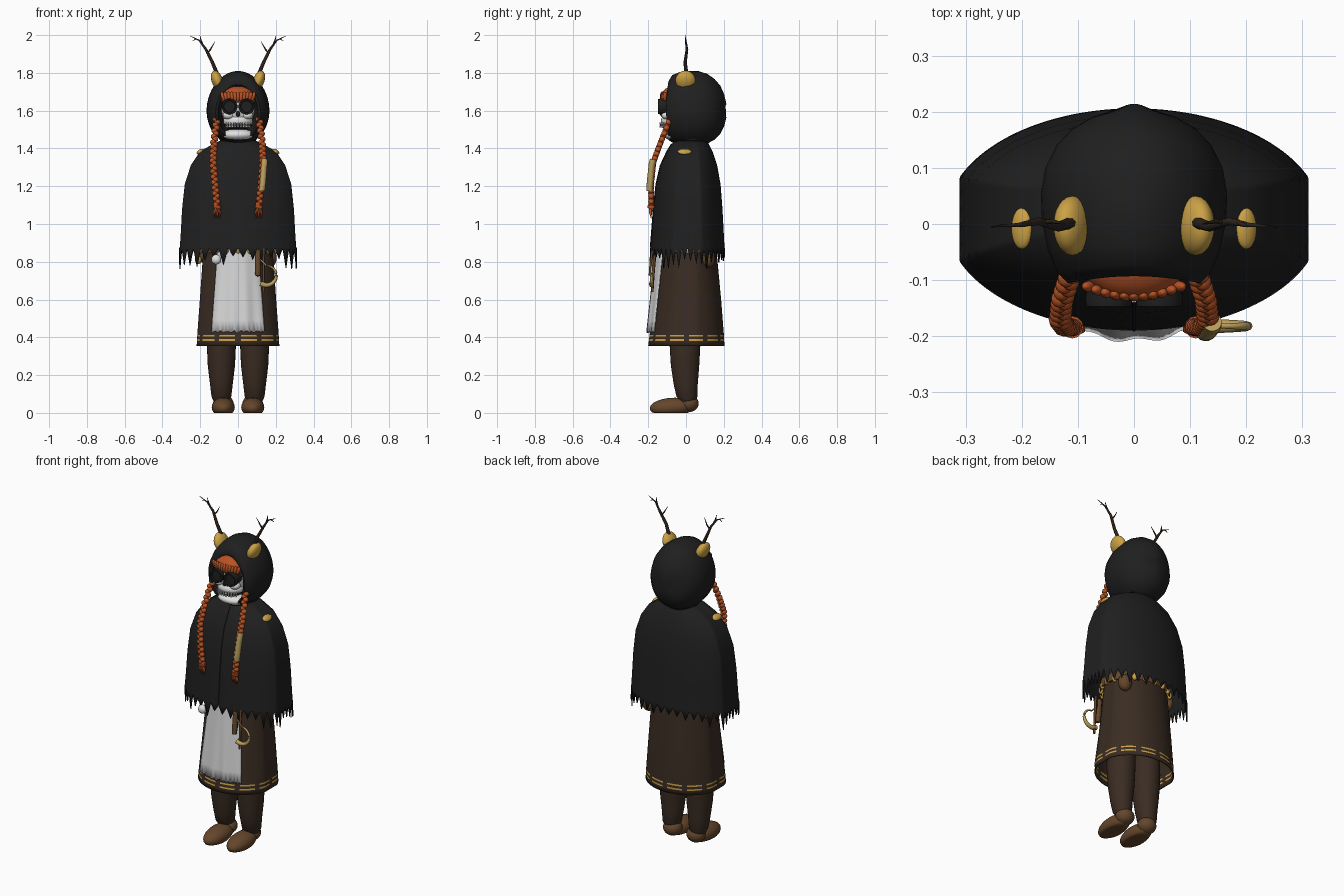
import bpy, bmesh, random
from math import sin, cos, pi, radians
from mathutils import Matrix, Vector, Euler

random.seed(4)
cube = bpy.data.objects.get("Cube")
if cube:
    bpy.data.objects.remove(cube)


def material(name, r, g, b):
    m = bpy.data.materials.new(name)
    m.use_nodes = True
    m.diffuse_color = (r, g, b, 1)
    bsdf = m.node_tree.nodes["Principled BSDF"]
    bsdf.inputs["Base Color"].default_value = (r, g, b, 1)
    bsdf.inputs["Roughness"].default_value = 0.8
    return m


BLACK = material("black cloth", .014, .014, .014)
ROBE = material("dark brown wool", .042, .025, .016)
LEATHER = material("brown leather", .13, .062, .025)
HAIR = material("orange hair", .48, .085, .018)
GOLD = material("gold", .60, .36, .06)
BONE = material("bone white", .75, .75, .74)
LINEN = material("pale linen", .66, .66, .66)
HORN = material("tan horn", .50, .35, .11)
ANTLER = material("dark antler", .025, .016, .010)


def finish(name, bm, *mats):
    bmesh.ops.recalc_face_normals(bm, faces=bm.faces)
    mesh = bpy.data.meshes.new(name)
    bm.to_mesh(mesh)
    bm.free()
    ob = bpy.data.objects.new(name, mesh)
    bpy.context.collection.objects.link(ob)
    for m in mats:
        mesh.materials.append(m)
    bpy.ops.object.select_all(action='DESELECT')
    ob.select_set(True)
    bpy.context.view_layer.objects.active = ob
    bpy.ops.object.shade_smooth_by_angle(angle=radians(50))
    return ob


def loft(name, rings, *mats, closed=True, caps=(False, False), rule=None, thick=0):
    """Skin a list of point rings; rule(ring, column) picks the material slot."""
    bm = bmesh.new()
    rows = [[bm.verts.new(p) for p in ring] for ring in rings]
    n = len(rows[0])
    for i, (a, b) in enumerate(zip(rows, rows[1:])):
        for j in range(n if closed else n - 1):
            k = (j + 1) % n
            f = bm.faces.new((a[j], a[k], b[k], b[j]))
            if rule:
                f.material_index = rule(i, j)
    for row, cap in zip((rows[0], rows[-1]), caps):
        if cap:
            bm.faces.new(row)
    ob = finish(name, bm, *mats)
    if thick:
        mod = ob.modifiers.new("thickness", 'SOLIDIFY')
        mod.thickness = thick
    return ob


def blobs(name, items, mat, seg=20, floor=None):
    """Ellipsoids given as (centre, radii, rotation)."""
    bm = bmesh.new()
    for loc, radii, rot in items:
        m = Matrix.LocRotScale(Vector(loc), Euler(rot), Vector(radii))
        bmesh.ops.create_uvsphere(bm, u_segments=seg, v_segments=seg // 2 + 2, radius=1, matrix=m)
    if floor is not None:
        for v in bm.verts:
            v.co.z = max(v.co.z, floor)
    return finish(name, bm, mat)


def tubes(name, paths, mat, sides=8):
    """Tapering round tubes; each path is a list of (x, y, z, radius)."""
    bm = bmesh.new()
    for path in paths:
        rows = []
        for i, p in enumerate(path):
            d = Vector(path[min(i + 1, len(path) - 1)][:3]) - Vector(path[max(i - 1, 0)][:3])
            q = d.to_track_quat('Z', 'Y')
            rows.append([bm.verts.new(Vector(p[:3]) + q @ Vector(
                (p[3] * cos(2 * pi * k / sides), p[3] * sin(2 * pi * k / sides), 0)))
                for k in range(sides)])
        for a, b in zip(rows, rows[1:]):
            for k in range(sides):
                bm.faces.new((a[k], a[k - 1], b[k - 1], b[k]))
        bm.faces.new(rows[0])
        bm.faces.new(rows[-1])
    return finish(name, bm, mat)


def boxes(name, items, mat):
    bm = bmesh.new()
    for loc, size, rot in items:
        bmesh.ops.create_cube(bm, size=1, matrix=Matrix.LocRotScale(
            Vector(loc), Euler(rot), Vector(size)))
    return finish(name, bm, mat)


def oval(z, rx, front, back, n=48, cx=0, flat=1):
    """Horizontal ring with separate front and back depth and flattened sides."""
    mid, ry = (front + back) / 2, (back - front) / 2
    return [(cx + max(-rx, min(rx, rx * flat * cos(2 * pi * k / n))),
             mid + ry * sin(2 * pi * k / n), z) for k in range(n)]


# Cape with a tattered hem
N = 160
profile = [(1.45, .075, -.05, .10), (1.425, .13, -.075, .12), (1.385, .20, -.10, .14),
           (1.31, .25, -.135, .165), (1.21, .282, -.158, .183), (1.08, .296, -.172, .193),
           (.95, .303, -.182, .20), (.875, .308, -.188, .204)]
rings = [oval(z, rx, f, b, N, flat=1.08) for z, rx, f, b in profile]
hem, drop = [], 0
for k, (x, y, z) in enumerate(rings[-1]):
    tooth = (0, .45, 1, .5)[k % 4]
    if k % 4 == 0:
        drop = random.uniform(.03, .085) + .03 * abs(x) / .31
    hem.append((x * 1.01, y * 1.01, z - drop * tooth - .005 * random.random()))
loft("cape", rings + [hem], BLACK, thick=.006)
tubes("cape_seam", [[(0, f - .001, z, .003) for z, rx, f, b in profile[1:]]], BLACK, 6)

# Robe with two dashed gold hem lines
shape = [(1.30, .15, -.09, .11), (1.0, .17, -.12, .15), (.80, .188, -.142, .167),
         (.60, .202, -.168, .186), (.42, .215, -.192, .20), (.413, .2155, -.193, .2),
         (.404, .216, -.194, .201), (.39, .217, -.196, .202), (.381, .2175, -.197, .202),
         (.355, .219, -.20, .204)]
loft("robe", [oval(z, rx, f, b, 96, flat=1.04) for z, rx, f, b in shape], ROBE, GOLD,
     rule=lambda i, j: 1 if i in (5, 7) and j % 8 not in (0, 7) else 0, thick=.006)

# Apron hanging over the front of the robe
rows = []
for i in range(9):
    t = i / 8
    z, half, front = .92 - .49 * t, .105 + .037 * t, -.158 - .05 * t
    row = []
    for k in range(33):
        u = k / 16 - 1
        ripple = .004 * sin(11 * u + 1) * t
        ragged = random.uniform(-.008, .008) if i == 8 else 0
        row.append((u * half, front + .04 * u * u + ripple, z + ragged))
    rows.append(row)
loft("apron", rows, LINEN, closed=False, thick=.006)

# Belt with gold studs
loft("belt", [oval(z, rx, -.152, .172, 48, flat=1.04) for z, rx in
              ((.90, .192), (.90, .202), (.85, .204), (.85, .194))], LEATHER)
blobs("belt_studs", [((.2 * cos(a), .01 + .168 * sin(a), .862), (.014, .014, .022), (0, 0, a))
                     for a in [2 * pi * k / 20 for k in range(20)]], GOLD, 10)

# Things hung from the belt
blobs("belt_pouches", [((.165, .12, .82), (.04, .035, .05), (0, 0, 0)),
                       ((-.185, .06, .84), (.03, .04, .045), (0, 0, 0))], LEATHER)
blobs("belt_bead", [((-.115, -.175, .812), (.026, .02, .026), (0, 0, 0))], BONE)
blobs("belt_charm", [((-.21, -.06, .81), (.018, .02, .022), (0, 0, 0))], GOLD)
tubes("knife_handle", [[(.105, -.17, .86, .015), (.105, -.18, .76, .016), (.105, -.185, .725, .013)],
                       [(.135, -.165, .87, .008), (.135, -.178, .64, .006)]], LEATHER)
tubes("curved_horn", [[(.15 + .053 * cos(a), -.182, .728 + .052 * sin(a), .004 + .010 * (1 - k / 14))
                       for k in range(15) for a in [radians(-125 + 215 * k / 14)]],
                      [(.15, -.18, .78, .004), (.10, -.175, .83, .004)]], HORN)

# Legs and shoes
for s, side in ((1, "left"), (-1, "right")):
    leg = [(.62, .07, -.08, .08), (.38, .078, -.088, .077), (.25, .072, -.08, .07),
           (.15, .06, -.065, .062), (.085, .052, -.05, .06), (.06, .04, -.03, .05)]
    loft(side + "_leg", [oval(z, rx, f, b, 28, s * .088) for z, rx, f, b in leg],
         ROBE, caps=(True, True))
    blobs(side + "_shoe", [((s * .078, -.075, .03), (.061, .117, .05), (.06, 0, 0)),
                           ((s * .078, .015, .05), (.054, .052, .046), (0, 0, 0))], LEATHER, 28, 0)


# Hood, skinned from the face opening to the back of the head
def hood_ring(y, rx, rz, zc):
    return [(rx * cos(a) * (1 - .06 * sin(a)), y + .012 * sin(a) ** 2, zc + rz * sin(a))
            for a in [2 * pi * k / 48 for k in range(48)]]


loft("hood", [hood_ring(*r) for r in (
    (-.02, .085, .11, 1.60), (-.06, .098, .13, 1.595), (-.102, .106, .142, 1.595),
    (-.105, .118, .155, 1.60), (-.085, .138, .178, 1.61), (-.045, .154, .192, 1.612),
    (.005, .164, .197, 1.613), (.055, .166, .197, 1.612), (.10, .158, .185, 1.61),
    (.14, .138, .16, 1.607), (.17, .11, .127, 1.605), (.19, .075, .085, 1.602),
    (.202, .03, .035, 1.60))], BLACK, caps=(True, True))
loft("neck", [oval(z, r, f, b) for z, r, f, b in
              ((1.50, .12, -.05, .15), (1.44, .095, -.05, .12), (1.40, .12, -.06, .12))], BLACK)

# Skull face with chin wrap
blobs("skull", [((0, -.045, 1.605), (.088, .085, .10), (0, 0, 0)),
                ((0, -.065, 1.545), (.078, .068, .045), (0, 0, 0)),
                ((-.05, -.10, 1.575), (.03, .03, .022), (0, 0, 0)),
                ((.05, -.10, 1.575), (.03, .03, .022), (0, 0, 0))], BONE, 28)
blobs("chin_wrap", [((0, -.055, 1.472), (.088, .062, .032), (0, 0, 0))], BONE, 28)
blobs("mouth", [((0, -.07, 1.523), (.073, .067, .024), (0, 0, 0))], BLACK, 28)
boxes("teeth", [((.07 * sin(a), -.07 - .066 * cos(a), z), (.007, .008, .011), (0, 0, a))
                for a in [radians(-60 + 12 * k) for k in range(11)] for z in (1.516, 1.532)], BONE)
blobs("nose_hollow", [((0, -.127, 1.583), (.011, .01, .016), (0, 0, 0))], BLACK, 12)

# Round goggles
lens = [(r, y) for r, y in ((.038, -.08), (.042, -.135), (.040, -.147), (.032, -.147), (.029, -.139))]
for s, side in ((1, "left"), (-1, "right")):
    loft(side + "_goggle", [[(s * .045 + r * cos(2 * pi * k / 32), y, 1.622 + r * sin(2 * pi * k / 32))
                             for k in range(32)] for r, y in lens], BLACK, caps=(True, True))

# Fringe of hair
blobs("fringe", [((0, -.06, 1.672), (.097, .074, .058), (0, 0, 0))]
      + [((x, -.128 + 2.6 * x * x, 1.675), (.011, .01, .026), (0, 4 * x, 0))
         for x in [-.08 + .016 * k for k in range(11)]], HAIR)


# Braids, ear discs, shoulder pins and antlers on both sides
def braid_point(t, s):
    pts = [Vector(p) for p in ((.112, -.085, 1.555), (.128, -.135, 1.43), (.132, -.172, 1.33),
                               (.122, -.185, 1.21), (.110, -.184, 1.09))]
    i = min(int(t * 4), 3)
    p = pts[i].lerp(pts[i + 1], t * 4 - i)
    return Vector((p.x * s, p.y, p.z))


for s, side in ((1, "left"), (-1, "right")):
    strands = []
    for k in range(34):
        w = 1 if k % 2 else -1
        p = braid_point(k / 33, s)
        strands.append((p + Vector((w * .005, 0, 0)), (.016, .016, .014), (0, w * .6, 0)))
    blobs(side + "_braid", strands, HAIR, 12)
    end = braid_point(1, s)
    tubes(side + "_braid_end", [[(end.x, end.y, end.z, .01),
                                 (end.x + d * .016, end.y - .004, 1.06, .008),
                                 (end.x + d * .012, end.y, 1.03, .002)] for d in (-1, 0, 1)], HAIR, 6)
    tubes(side + "_braid_tie", [[(end.x, end.y, 1.097, .02), (end.x, end.y, 1.085, .02)]], HAIR, 12)
    blobs(side + "_ear_disc", [((s * .110, -.003, 1.76), (.030, .053, .054), (0, s * .35, 0))], GOLD, 28)
    blobs(side + "_shoulder_pin", [((s * .20, -.008, 1.383), (.021, .037, .012), (0, s * .6, 0))], GOLD)
    branches = [[(.105, 1.78, .011), (.135, 1.855, .009), (.17, 1.925, .007), (.205, 1.972, .004), (.255, 1.996, .001)],
                [(.185, 1.945, .005), (.195, 1.97, .004), (.202, 2.0, .001)],
                [(.165, 1.90, .005), (.145, 1.925, .004), (.122, 1.965, .001)],
                [(.222, 1.98, .003), (.24, 1.97, .001)]]
    tubes(side + "_antler", [[(s * x, .005 * sin(40 * z), z, r) for x, z, r in b] for b in branches], ANTLER)

# Horn wrap around the left braid
tubes("braid_wrap", [[(*(braid_point(t, 1) + Vector((.008, -.007, 0))), .017)
                      for t in [.47 + .05 * k for k in range(8)]]], HORN, 14)
